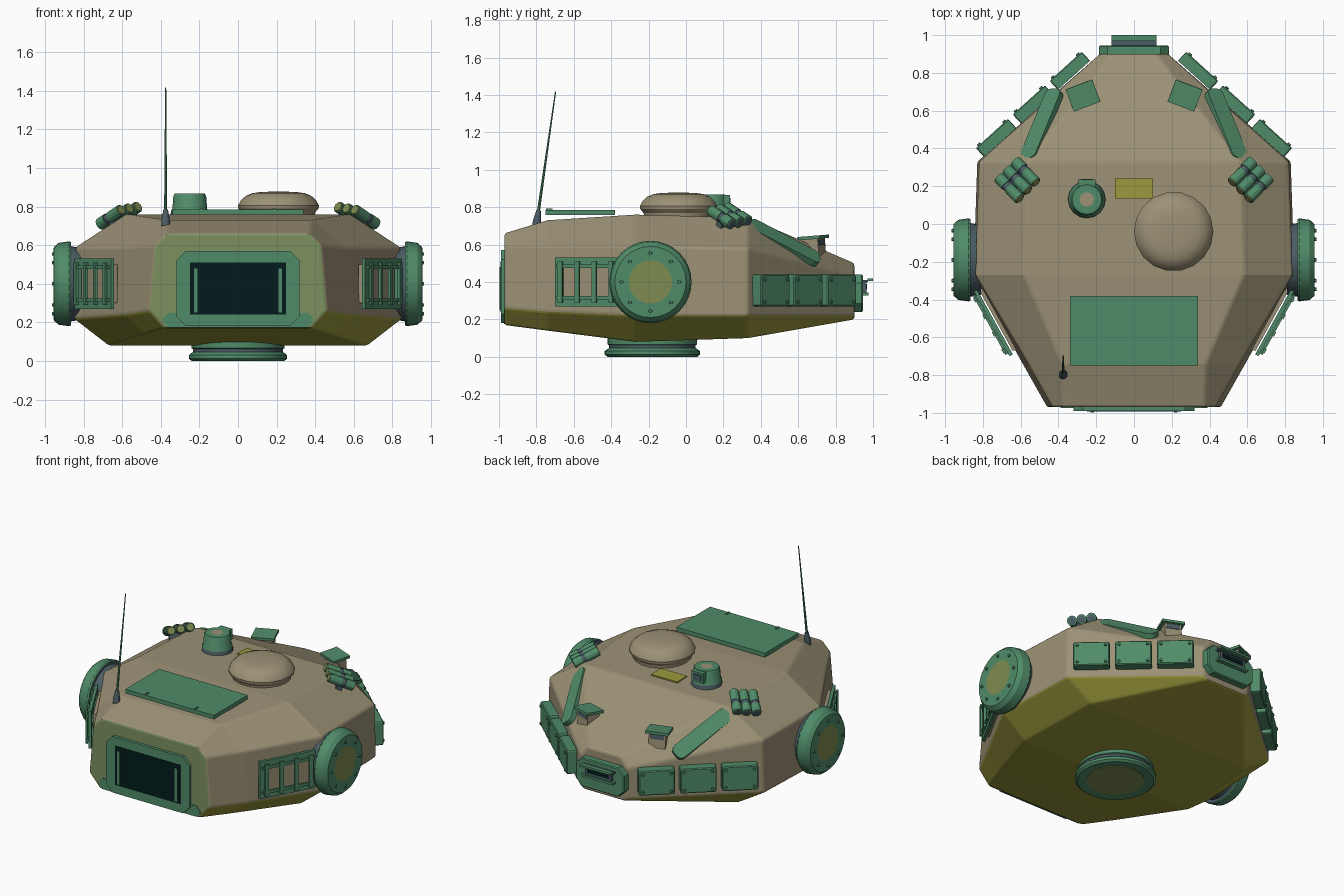
import bpy, bmesh, math
from mathutils import Matrix, Vector

old = bpy.data.objects.get("Cube")
if old:
    bpy.data.objects.remove(old)


def material(name, rgb):
    m = bpy.data.materials.new(name)
    m.use_nodes = True
    m.diffuse_color = (*rgb, 1)
    m.node_tree.nodes["Principled BSDF"].inputs["Base Color"].default_value = (*rgb, 1)
    return m


BROWN = material("brown armour", (0.33, 0.285, 0.18))
OLIVE = material("yellow olive", (0.32, 0.315, 0.045))
GREEN = material("green metal", (0.08, 0.26, 0.14))
PALE = material("pale green", (0.20, 0.28, 0.115))
MOSS = material("moss green", (0.21, 0.26, 0.08))
DARK = material("dark glass", (0.001, 0.011, 0.012))
SLATE = material("slate grey", (0.07, 0.11, 0.13))
X, Y, Z = Vector((1, 0, 0)), Vector((0, 1, 0)), Vector((0, 0, 1))


def frame(loc, along=X, normal=Z):
    """Placement with local x along a direction and local z along a normal."""
    z = Vector(normal).normalized()
    x = Vector(along)
    x = (x - z * x.dot(z)).normalized()
    m = Matrix((x, z.cross(x), z)).transposed().to_4x4()
    m.translation = Vector(loc)
    return m


def finish(name, bm, mats, place=None):
    bmesh.ops.recalc_face_normals(bm, faces=bm.faces)
    me = bpy.data.meshes.new(name)
    bm.to_mesh(me)
    bm.free()
    for m in mats:
        me.materials.append(m)
    ob = bpy.data.objects.new(name, me)
    bpy.context.collection.objects.link(ob)
    if place:
        ob.matrix_world = place
    return ob


def slab(name, size, place, mat, corner=0, segments=1, edge=0):
    """Box whose upright corners may be cut or rounded."""
    bm = bmesh.new()
    bmesh.ops.create_cube(bm, size=1)
    bmesh.ops.scale(bm, vec=size, verts=bm.verts)
    if corner:
        upright = [e for e in bm.edges
                   if abs(e.verts[0].co.z - e.verts[1].co.z) > size[2] / 2]
        bmesh.ops.bevel(bm, geom=upright, offset=corner, segments=segments,
                        profile=0.5, affect='EDGES')
    if edge:
        rim = [e for e in bm.edges if min(v.co.z for v in e.verts) > size[2] * 0.49]
        bmesh.ops.bevel(bm, geom=rim, offset=edge, segments=1, affect='EDGES')
    return finish(name, bm, [mat], place)


def lathe(name, profile, place, bands, sides=32):
    """Turned part; bands gives one material per band, then the end cap."""
    bm = bmesh.new()
    mats = list(dict.fromkeys(bands))
    rings = [[bm.verts.new((r * math.cos(k * math.tau / sides),
                            r * math.sin(k * math.tau / sides), h))
              for k in range(sides)] for r, h in profile]
    for a, b, m in zip(rings, rings[1:], bands):
        for k in range(sides):
            n = (k + 1) % sides
            bm.faces.new((a[k], a[n], b[n], b[k])).material_index = mats.index(m)
    bm.faces.new(rings[0]).material_index = mats.index(bands[0])
    bm.faces.new(rings[-1]).material_index = mats.index(bands[-1])
    ob = finish(name, bm, mats, place)
    bpy.ops.object.select_all(action='DESELECT')
    ob.select_set(True)
    bpy.context.view_layer.objects.active = ob
    bpy.ops.object.shade_smooth_by_angle(angle=math.radians(30))
    return ob


# Hull: cross-sections of floor, lower wall, shoulder and roof corners
sections = [
    (-0.97, (0.38, 0.17), (0.46, 0.26), (0.43, 0.60), (0.37, 0.66)),
    (-0.74, (0.48, 0.14), (0.59, 0.24), (0.56, 0.59), (0.38, 0.73)),
    (-0.27, (0.67, 0.08), (0.85, 0.22), (0.84, 0.59), (0.58, 0.76)),
    (0.33, (0.63, 0.10), (0.83, 0.22), (0.82, 0.58), (0.56, 0.745)),
    (0.90, (0.15, 0.20), (0.18, 0.22), (0.18, 0.43), (0.12, 0.50)),
]
bm = bmesh.new()
rings = [[bm.verts.new((x, y, z)) for x, z in half] +
         [bm.verts.new((-x, y, z)) for x, z in reversed(half)]
         for y, *half in sections]
for a, b in zip(rings, rings[1:]):
    for k in range(8):
        n = (k + 1) % 8
        bm.faces.new((a[k], a[n], b[n], b[k])).material_index = int(k in (0, 6, 7))
bm.faces.new(rings[0]).material_index = 2
bm.faces.new(rings[-1])
hull = finish("hull", bm, [BROWN, OLIVE, PALE])
bevel = hull.modifiers.new("soft edges", 'BEVEL')
bevel.width = 0.012
bevel.segments = 2
bevel.angle_limit = math.radians(20)

# Mounting ring below
lathe("mounting_ring", [(0.18, 0.004), (0.24, 0.0), (0.255, 0.012), (0.255, 0.03),
                        (0.24, 0.042), (0.232, 0.046), (0.232, 0.062), (0.24, 0.066),
                        (0.24, 0.10)],
      frame((0, -0.18, 0)), [GREEN] * 5 + [SLATE] + [GREEN] * 3, 40)
lathe("ring_floor", [(0.18, 0.0), (0.18, 0.01)], frame((0, -0.18, 0)), [MOSS, MOSS], 40)

# Framed front window with a painted lip below
slab("front_lip", (0.78, 0.075, 0.008), frame((0, -0.97, 0.212), X, -Y), GREEN, 0.03)
slab("window_frame", (0.64, 0.39, 0.03), frame((0, -0.975, 0.375), X, -Y), GREEN, 0.05)
slab("window_glass", (0.50, 0.27, 0.006), frame((0, -0.99, 0.375), X, -Y), DARK)
for s in (-1, 1):
    slab("window_bar", (0.018, 0.23, 0.01), frame((s * 0.22, -0.992, 0.365), X, -Y), GREEN)

# Nose plate with hooded slot
slab("nose_plate", (0.37, 0.20, 0.05), frame((0, 0.92, 0.34), X, Y), GREEN, 0.045, 1, 0.006)
slab("nose_slot", (0.20, 0.07, 0.03), frame((0, 0.95, 0.37), X, Y), SLATE)
slab("nose_glass", (0.16, 0.03, 0.006), frame((0, 0.966, 0.375), X, Y), DARK)
slab("nose_hood", (0.24, 0.03, 0.015), frame((0, 0.985, 0.412)), GREEN)
slab("nose_hood_root", (0.24, 0.03, 0.012), frame((0, 0.957, 0.405)), SLATE)
slab("nose_sill", (0.24, 0.03, 0.015), frame((0, 0.96, 0.335)), GREEN)

# Paired parts on both sides
for s in (-1, 1):
    # Side drums with bolted rims
    lathe("side_drum", [(0.185, 0.0), (0.195, 0.055), (0.215, 0.055), (0.22, 0.065),
                        (0.212, 0.12), (0.19, 0.145), (0.115, 0.146)],
          frame((s * 0.81, -0.19, 0.40), Y, X * s),
          [SLATE, SLATE, GREEN, GREEN, GREEN, GREEN, MOSS])
    for k in range(8):
        a = k * math.tau / 8
        lathe("drum_bolt", [(0.011, 0), (0.009, 0.012)],
              frame((s * 0.953, -0.19 + 0.155 * math.cos(a), 0.40 + 0.155 * math.sin(a)),
                    Y, X * s), [GREEN, GREEN], 6)

    # Side racks: broad rails, uprights and outer bars around three open cells
    rack = frame((s * 0.755, -0.53, 0.40), (s * 0.39, 0.70, 0), (s * 0.87, -0.48, 0))
    for v in (-0.11, 0.11):
        slab("rack_rail", (0.39, 0.04, 0.02), rack @ Matrix.Translation((0, v, -0.012)), GREEN)
    for u in (-0.175, 0.175):
        slab("rack_end", (0.04, 0.26, 0.02), rack @ Matrix.Translation((u, 0, -0.012)), GREEN)
    for u in (-0.155, -0.052, 0.052, 0.155):
        slab("rack_upright", (0.026, 0.22, 0.014), rack @ Matrix.Translation((u, 0, 0.012)), GREEN)
    for v in (-0.085, 0.085):
        slab("rack_bar", (0.36, 0.018, 0.014), rack @ Matrix.Translation((0, v, 0.006)), GREEN)
    slab("rack_back", (0.36, 0.20, 0.02), rack @ Matrix.Translation((0, 0, -0.04)), BROWN)

    # Armour blocks along the nose flanks
    for k in range(3):
        block = frame((s * (0.73 - 0.195 * k), 0.455 + 0.178 * k, 0.355),
                      (-s * 0.74, 0.67, 0), (s * 0.67, 0.74, 0))
        slab("armour_block", (0.23, 0.17, 0.065), block, GREEN, 0.012, 2, 0.006)
        for u in (-0.09, 0.09):
            for v in (-0.06, 0.06):
                lathe("block_bolt", [(0.011, 0), (0.009, 0.01)],
                      block @ Matrix.Translation((u, v, 0.032)), [GREEN, GREEN], 6)

    # Rounded slab lying on the sloped shoulder
    slab("shoulder_slab", (0.44, 0.10, 0.035),
         frame((s * 0.488, 0.525, 0.61), (s * 0.17, -0.33, 0.22), (s * 0.5, 0.55, 0.66)),
         GREEN, 0.035, 3)

    # Hooded sight blocks on the nose slope
    sight = frame((s * 0.27, 0.68, 0.638), (1, -s * 0.38, 0), (0, -0.08, 1))
    slab("sight_hood", (0.15, 0.125, 0.018), sight, GREEN)
    slab("sight_body", (0.11, 0.09, 0.10), sight @ Matrix.Translation((0, 0, -0.055)), BROWN)
    slab("sight_glass", (0.09, 0.006, 0.03), sight @ Matrix.Translation((0, 0.046, -0.03)), SLATE)

    # Launcher tubes in a row of three
    for k in (-1, 0, 1):
        lathe("launcher_tube", [(0.03, -0.09), (0.03, -0.005), (0.027, -0.005),
                                (0.027, 0.02), (0.032, 0.02), (0.032, 0.08), (0.024, 0.083)],
              frame((s * (0.62 + 0.043 * k), 0.235 - 0.043 * k, 0.752 - 0.008 * k),
                    Z, (s * 0.62, 0.64, -0.42)),
              [GREEN, SLATE, SLATE, SLATE, GREEN, GREEN, SLATE], 12)
        lathe("tube_cap", [(0.024, -0.095), (0.028, -0.088)],
              frame((s * (0.62 + 0.043 * k), 0.235 - 0.043 * k, 0.752 - 0.008 * k),
                    Z, (s * 0.62, 0.64, -0.42)), [MOSS, MOSS], 12)
    slab("launcher_mount", (0.13, 0.04, 0.07),
         frame((s * 0.61, 0.225, 0.715), (s, -1, 0), (s * 0.3, 0.3, 1)), SLATE)

# Roof dome
lathe("roof_dome", [(0.185, 0.74), (0.19, 0.77), (0.208, 0.79), (0.21, 0.805), (0.197, 0.83),
                    (0.17, 0.856), (0.135, 0.87), (0.09, 0.876), (0.03, 0.878)],
      frame((0.21, -0.04, 0)), [BROWN] * 9, 18)

# Small cupola with a sight box
lathe("cupola", [(0.10, 0.74), (0.098, 0.777), (0.09, 0.79), (0.085, 0.855),
                 (0.078, 0.868), (0.038, 0.869)],
      frame((-0.25, 0.13, 0)), [SLATE] + [GREEN] * 4 + [BROWN], 16)
slab("cupola_sight", (0.09, 0.05, 0.07), frame((-0.25, 0.21, 0.83)), GREEN)
slab("cupola_glass", (0.06, 0.006, 0.04), frame((-0.25, 0.236, 0.83)), SLATE)

# Roof panel, hinges and painted patch
slab("roof_panel", (0.68, 0.37, 0.028), frame((0, -0.565, 0.772)), GREEN)
for s in (-1, 1):
    slab("panel_hinge", (0.012, 0.035, 0.008), frame((s * 0.19, -0.73, 0.788)), GREEN)
slab("roof_patch", (0.20, 0.105, 0.009), frame((0, 0.187, 0.756), X, (0, 0.025, 1)), OLIVE)

# Whip antenna
tilt = Vector((0, 0.10, 0.70))
lathe("antenna_base", [(0.022, 0), (0.022, 0.03), (0.012, 0.085)],
      frame((-0.375, -0.80, 0.70), X, tilt), [SLATE] * 3, 12)
lathe("antenna_rod", [(0.008, 0), (0.003, 0.655)],
      frame((-0.375, -0.79, 0.77), X, tilt), [GREEN] * 2, 8)
